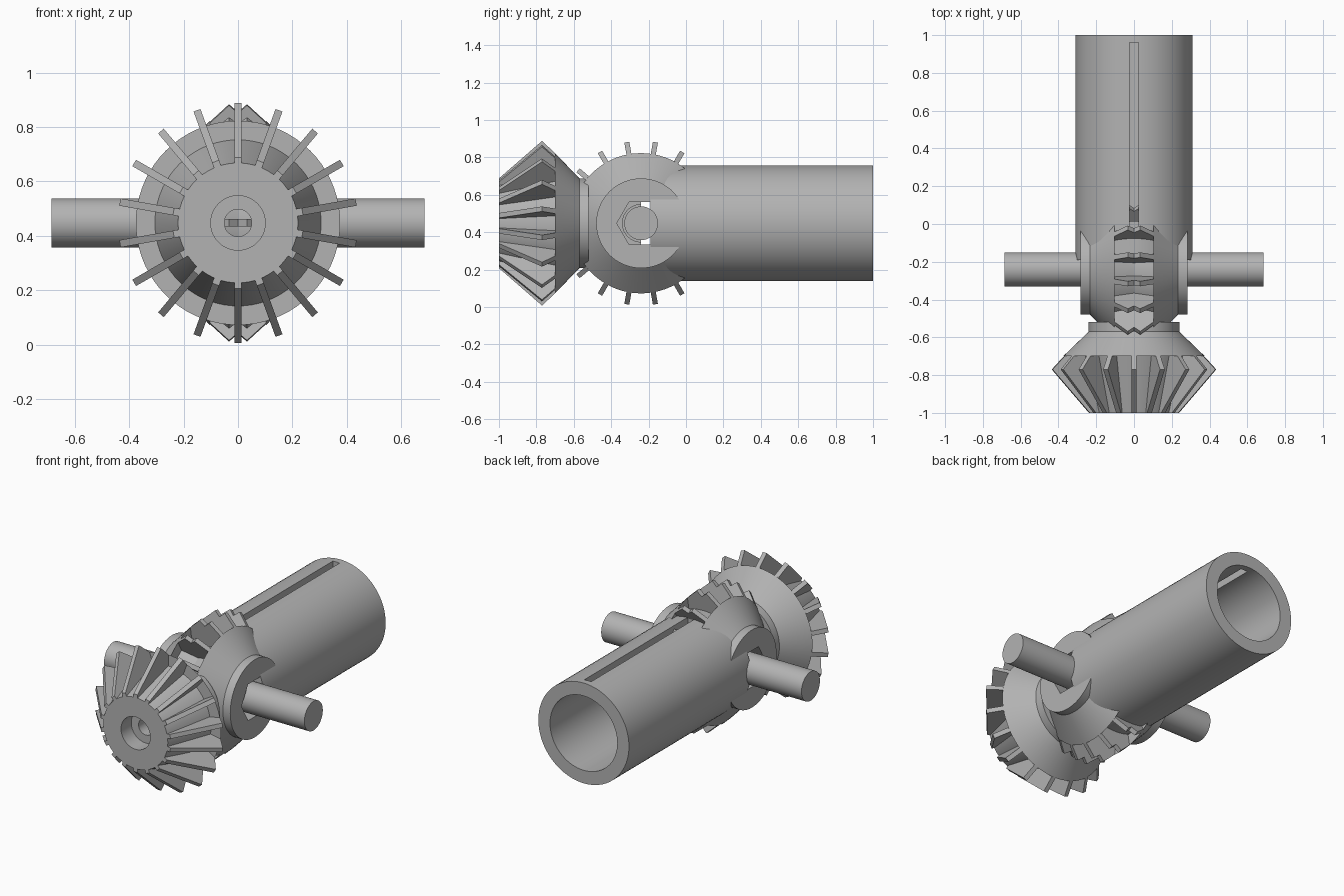
import bpy, bmesh, math
from mathutils import Matrix, Vector

if "Cube" in bpy.data.objects:
    bpy.data.objects.remove(bpy.data.objects["Cube"], do_unlink=True)

MID_Z = 0.448      # height of every axis
CROSS_Y = -0.24    # where the axes meet
TEETH = 18
SEGMENTS = 72

steel = bpy.data.materials.new("plain grey")
steel.use_nodes = True
grey = (0.45, 0.45, 0.45, 1)
steel.diffuse_color = grey
steel.node_tree.nodes["Principled BSDF"].inputs["Base Color"].default_value = grey


def frame(origin, axis, u):
    """Placement whose local z runs along axis and local x along u."""
    axis, u = Vector(axis), Vector(u)
    rot = Matrix((u, axis.cross(u), axis)).transposed().to_4x4()
    return Matrix.Translation(origin) @ rot


def make(name, bm, place):
    bmesh.ops.transform(bm, matrix=place, verts=bm.verts)
    bmesh.ops.recalc_face_normals(bm, faces=bm.faces)
    mesh = bpy.data.meshes.new(name)
    bm.to_mesh(mesh)
    bm.free()
    mesh.materials.append(steel)
    obj = bpy.data.objects.new(name, mesh)
    bpy.context.collection.objects.link(obj)
    return obj


def lathe(name, profile, place, segments=SEGMENTS, phase=0.0):
    """Revolve a closed (radius, height) profile about local z."""
    bm = bmesh.new()
    rings = []
    for i in range(segments):
        a = phase + math.tau * i / segments
        rings.append([bm.verts.new((r * math.cos(a), r * math.sin(a), h)) for r, h in profile])
    n = len(profile)
    for i in range(segments):
        a, b = rings[i], rings[(i + 1) % segments]
        for j in range(n):
            k = (j + 1) % n
            bm.faces.new((a[j], b[j], b[k], a[k]))
    return make(name, bm, place)


def rod(name, radius, length, place, segments=SEGMENTS, phase=0.0):
    bm = bmesh.new()
    spin = Matrix.Translation((0, 0, length / 2)) @ Matrix.Rotation(phase, 4, "Z")
    bmesh.ops.create_cone(bm, cap_ends=True, segments=segments, radius1=radius,
                          radius2=radius, depth=length, matrix=spin)
    return make(name, bm, place)


def box(name, size, centre):
    bm = bmesh.new()
    bmesh.ops.create_cube(bm, size=1, matrix=Matrix.Diagonal((*size, 1)))
    return make(name, bm, Matrix.Translation(centre))


def cut(obj, cutter):
    """Subtract the cutter from the object, then discard the cutter."""
    cutter.hide_render = True
    mod = obj.modifiers.new("cut", "BOOLEAN")
    mod.operation, mod.solver, mod.object = "DIFFERENCE", "EXACT", cutter
    graph = bpy.context.evaluated_depsgraph_get()
    mesh = bpy.data.meshes.new_from_object(obj.evaluated_get(graph))
    obj.modifiers.clear()
    obj.data = mesh
    bpy.data.objects.remove(cutter, do_unlink=True)


def gear_teeth(name, place):
    """Thin radial fins standing on the root cone."""
    outline = [(0.29, 0.18), (0.375, 0.18), (0.44, 0.25), (0.24, 0.48), (0.205, 0.48)]
    half = 0.0135
    bm = bmesh.new()
    for i in range(TEETH):
        turn = Matrix.Rotation(math.tau * i / TEETH, 4, "Z")
        sides = [[bm.verts.new(turn @ Vector((r, s, h))) for r, h in outline]
                 for s in (-half, half)]
        bm.faces.new(sides[0])
        bm.faces.new(sides[1][::-1])
        for j in range(len(outline)):
            k = (j + 1) % len(outline)
            bm.faces.new((sides[0][j], sides[1][j], sides[1][k], sides[0][k]))
    return make(name, bm, place)


def bevel_gear(name, place):
    """Hub, flared back, toothed front, counterbore and hex pocket."""
    body = lathe(name + "_body", [
        (0.05, 0), (0.24, 0), (0.24, 0.05), (0.375, 0.18), (0.305, 0.18),
        (0.22, 0.48), (0.10, 0.48), (0.10, 0.38), (0.05, 0.38)], place)
    pocket = rod("hex_cutter", 0.13, 0.2,
                 place @ Matrix.Translation((0, 0, -0.1)), 6, math.pi / 2)
    # put a hexagon corner on local y
    cut(body, pocket)
    return [body, gear_teeth(name + "_teeth", place)]


# Three meshing bevel gears
parts = bevel_gear("front_gear", frame((0, -0.52, MID_Z), (0, -1, 0), (0, 0, 1)))
side_parts = []
for label, s in (("left", 1), ("right", -1)):
    place = frame((s * 0.283, CROSS_Y, MID_Z), (-s, 0, 0), (0, 1, 0))
    side_parts += bevel_gear(label + "_gear", place)

# Bore clears the inside of the side gears
for part in side_parts:
    cut(part, rod("bore_cutter", 0.23, 1.4, frame((0, CROSS_Y, MID_Z), (0, 1, 0), (1, 0, 0))))
parts += side_parts

# Hollow main tube with a keyway slot along its top
tube = lathe("main_tube", [(0.23, -0.19), (0.31, -0.19), (0.31, 1), (0.23, 1)],
             frame((0, 0, MID_Z), (0, 1, 0), (1, 0, 0)))
cut(tube, box("slot_cutter", (0.046, 1.01, 0.3), (0, 0.455, MID_Z + 0.3)))
parts.append(tube)

# Cross shaft
parts.append(rod("cross_shaft", 0.09, 1.37, frame((-0.685, CROSS_Y, MID_Z), (1, 0, 0), (0, 1, 0))))

# Smooth curved walls, crisp edges
bpy.ops.object.select_all(action="DESELECT")
for part in parts:
    part.select_set(True)
bpy.context.view_layer.objects.active = parts[0]
bpy.ops.object.shade_smooth_by_angle(angle=math.radians(25))
